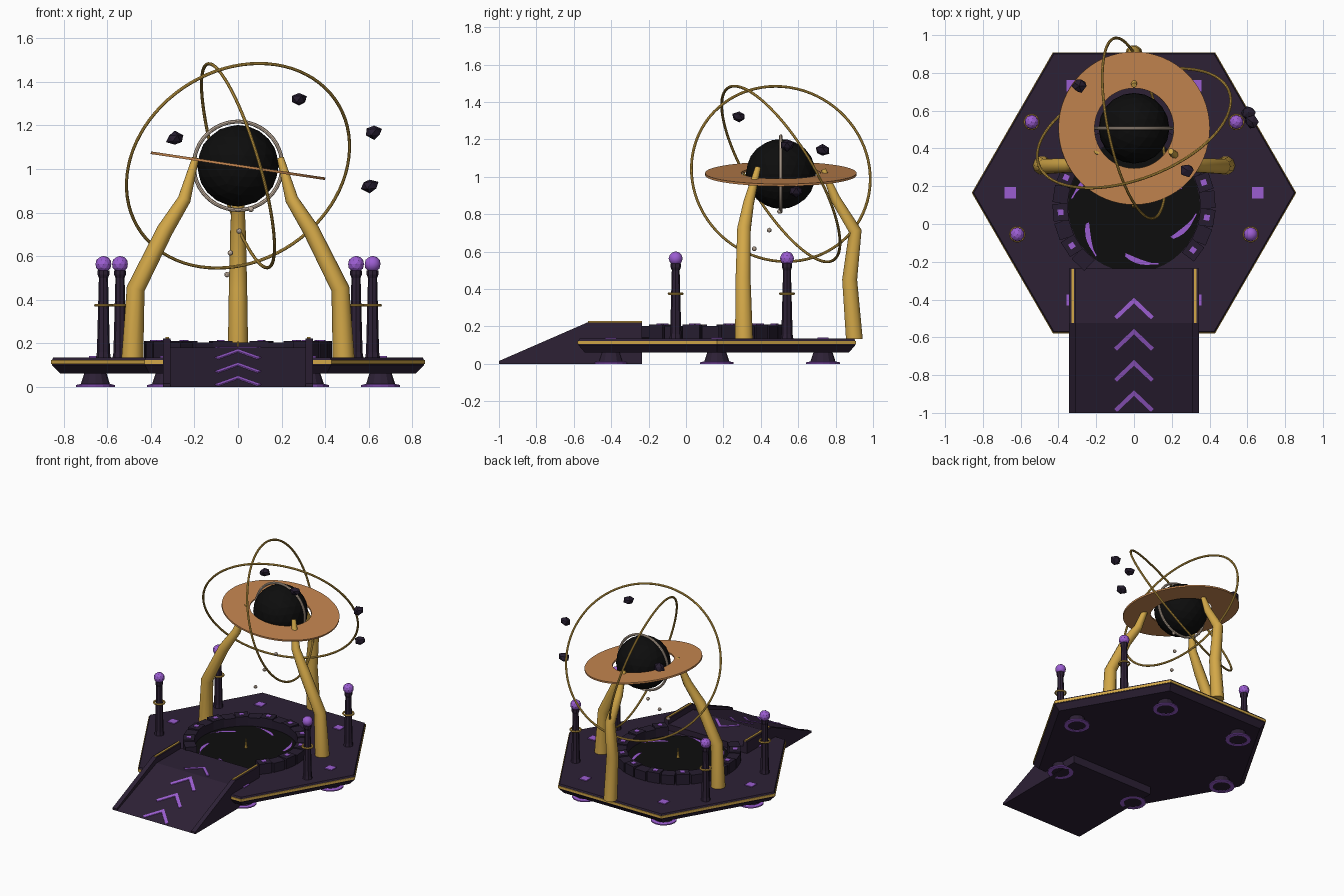
import bpy, bmesh, math, random
from mathutils import Vector, Matrix

if "Cube" in bpy.data.objects:
    bpy.data.objects.remove(bpy.data.objects["Cube"])

random.seed(4)


def mat(name, r, g, b):
    m = bpy.data.materials.new(name)
    m.diffuse_color = (r, g, b, 1)
    m.use_nodes = True
    m.node_tree.nodes["Principled BSDF"].inputs["Base Color"].default_value = m.diffuse_color
    return m


DARK = mat("dark_violet", .026, .015, .036)
STONE = mat("stone_violet", .019, .012, .028)
GOLD = mat("gold", .65, .39, .065)
PURPLE = mat("glow_purple", .33, .11, .64)
ORANGE = mat("disc_orange", .56, .24, .08)
BLACK = mat("void_black", .004, .004, .004)
PALE = mat("pale_metal", .60, .48, .38)


def add_mesh(name, verts, faces, m):
    me = bpy.data.meshes.new(name)
    me.from_pydata(verts, [], faces)
    bm = bmesh.new()
    bm.from_mesh(me)
    bmesh.ops.recalc_face_normals(bm, faces=bm.faces)
    bm.to_mesh(me)
    bm.free()
    me.materials.append(m)
    ob = bpy.data.objects.new(name, me)
    bpy.context.collection.objects.link(ob)
    return ob


def finish(name, m, smooth=False):
    ob = bpy.context.object
    ob.name = name
    ob.data.materials.append(m)
    if smooth:
        bpy.ops.object.shade_smooth_by_angle(angle=math.radians(40))
    return ob


def lathe(name, profile, n, m, center=(0, 0), phase=0.0, closed=False):
    """Turn (radius, z) points around a vertical axis, capped unless closed."""
    cx, cy = center
    k = len(profile)
    verts = [(cx + r * math.cos(phase + math.tau * i / n),
              cy + r * math.sin(phase + math.tau * i / n), z)
             for i in range(n) for r, z in profile]
    faces = [(i * k + j, (i + 1) % n * k + j, (i + 1) % n * k + (j + 1) % k, i * k + (j + 1) % k)
             for i in range(n) for j in range(k if closed else k - 1)]
    if not closed:
        faces += [[i * k for i in range(n)], [i * k + k - 1 for i in range(n)]]
    return add_mesh(name, verts, faces, m)


def box(name, x, y, z, sx, sy, sz, m, rot=0.0):
    bpy.ops.mesh.primitive_cube_add(size=1, location=(x, y, z), rotation=(0, 0, rot))
    bpy.context.object.scale = (sx, sy, sz)
    return finish(name, m)


def torus(name, loc, normal, R, r, m, seg=64, sides=8):
    q = Vector(normal).to_track_quat('Z', 'Y')
    bpy.ops.mesh.primitive_torus_add(location=loc, rotation=q.to_euler(), major_radius=R,
                                     minor_radius=r, major_segments=seg, minor_segments=sides)
    return finish(name, m, True)


def ball(name, loc, r, sub, m):
    bpy.ops.mesh.primitive_ico_sphere_add(subdivisions=sub, radius=r, location=loc)
    return finish(name, m)


def side_prism(name, outline, x0, x1, m):
    """Extrude a (y, z) outline along x."""
    n = len(outline)
    verts = [(x, y, z) for x in (x0, x1) for y, z in outline]
    faces = [list(range(n)), list(range(n, 2 * n))]
    faces += [(i, (i + 1) % n, n + (i + 1) % n, n + i) for i in range(n)]
    return add_mesh(name, verts, faces, m)


def tube(name, pts, radii, n, m):
    """Tapered limb through points, with horizontal-leaning rings."""
    pts = [Vector(p) for p in pts]
    verts, faces = [], []
    for i, (p, r) in enumerate(zip(pts, radii)):
        d = (pts[min(i + 1, len(pts) - 1)] - pts[max(i - 1, 0)]).normalized()
        if i == 0:
            d = Vector((0, 0, 1))
        q = Vector((0, 0, 1)).rotation_difference(d)
        verts += [p + q @ Vector((r * math.cos(math.tau * j / n), r * math.sin(math.tau * j / n), 0))
                  for j in range(n)]
    for i in range(len(pts) - 1):
        faces += [(i * n + j, i * n + (j + 1) % n, (i + 1) * n + (j + 1) % n, (i + 1) * n + j)
                  for j in range(n)]
    faces += [list(range(n)), list(range(len(verts) - n, len(verts)))]
    ob = add_mesh(name, verts, faces, m)
    bpy.context.view_layer.objects.active = ob
    ob.select_set(True)
    bpy.ops.object.shade_smooth_by_angle(angle=math.radians(50))
    ob.select_set(False)
    return ob


# Hexagonal platform with gold trim
HY = .165
lathe("platform", [(.815, .06), (.855, .1), (.855, .122), (.848, .135)], 6, DARK, (0, HY))
lathe("platform_trim", [(.84, .105), (.859, .105), (.859, .123), (.84, .123)], 6, GOLD, (0, HY), closed=True)

# Feet below and glowing tiles above, at each corner
for i in range(6):
    a = math.tau * i / 6
    x, y = .655 * math.cos(a), HY + .655 * math.sin(a)
    lathe("foot", [(.07, .003), (.05, .065)], 12, DARK, (x, y))
    lathe("foot_glow", [(.062, 0), (.09, 0), (.09, .008), (.062, .014)], 16, PURPLE, (x, y), closed=True)
    box("floor_tile", x, y, .137, .06, .06, .008, PURPLE)

# Entrance ramp with curbs
side_prism("ramp", [(-1, 0), (-.525, .18), (-.235, .18), (-.235, 0)], -.315, .315, DARK)
for s in (-1, 1):
    side_prism("ramp_curb", [(-1, 0), (-1, .015), (-.525, .222), (-.235, .222), (-.235, 0)],
               s * .31, s * .345, DARK)
    box("curb_strip", s * .325, -.38, .224, .014, .29, .008, GOLD)


# Chevrons lying on the ramp surface
def ramp_z(y):
    return .184 if y > -.525 else .184 - (-.525 - y) * .379


for tip in (-.39, -.555, -.72, -.88):
    for s in (-1, 1):
        pts = [(0, tip), (s * .105, tip - .1), (s * .09, tip - .115), (0, tip - .03)]
        verts = [(x, y, ramp_z(y) + dz) for dz in (-.003, .002) for x, y in pts]
        add_mesh("chevron", verts, [(0, 1, 2, 3), (4, 5, 6, 7)] +
                 [(j, (j + 1) % 4, 4 + (j + 1) % 4, 4 + j) for j in range(4)], PURPLE)

# Portal pool, swirl streaks and surrounding stones
PC = (0, .095)
lathe("portal_pool", [(.35, .13), (.35, .141)], 40, BLACK, PC)
for i in range(6):
    a0 = math.radians(20 + 60 * i)
    verts = []
    for j in range(7):
        t = j / 6
        a, r = a0 + math.radians(33) * t, .262 + .07 * t
        w = .004 + .011 * math.sin(math.pi * min(1, t + .15))
        verts += [(PC[0] + (r + d) * math.cos(a), PC[1] + (r + d) * math.sin(a), .146) for d in (-w, w)]
    add_mesh("swirl_streak", verts, [(2 * j, 2 * j + 1, 2 * j + 3, 2 * j + 2) for j in range(6)], PURPLE)
N = 26
for i in range(N):
    a = math.radians(-9) + math.tau * i / N
    x, y = PC[0] + .39 * math.cos(a), PC[1] + .39 * math.sin(a)
    if y < -.2:
        continue
    h = .078 if i % 2 == 0 else .07
    box("rim_stone", x, y, .133 + h / 2, .08, .092, h, STONE, a)
    if i % 2 == 0:
        box("rim_rune", x, y, .212, .03, .03, .006, PURPLE, a)
lathe("pool_spike", [(.012, .14), (.002, .21)], 6, GOLD, PC)

# Corner pylons with gold collars and orbs
for x, y in ((.542, .54), (.618, -.055)):
    for s in (-1, 1):
        c = (s * x, y)
        lathe("pylon", [(.034, .133), (.03, .16), (.021, .5), (.027, .515), (.027, .535)], 8, DARK, c)
        torus("pylon_collar", (*c, .375), (0, 0, 1), .036, .007, GOLD, 20, 6)
        ball("pylon_orb", (*c, .563), .038, 1 + 1, PURPLE)

# Three curved support legs
for s in (-1, 1):
    tube("side_leg", [(s * .485, .31, .133), (s * .47, .305, .45), (s * .335, .31, .72),
                      (s * .247, .335, .86), (s * .195, .385, 1.05)],
         [.05, .042, .038, .03, .016], 10, GOLD)
tube("back_leg", [(0, .9, .133), (0, .875, .45), (0, .905, .71), (0, .8, .88), (0, .735, 1.04)],
     [.047, .042, .036, .028, .014], 10, GOLD)

# Dark sphere with its upright band and tilted disc
C = Vector((0, .507, 1.015))
ball("dark_sphere", C, .187, 3, BLACK)
torus("sphere_band", C, (0, 1, 0), .203, .009, PALE, 48)
disc = lathe("orbit_disc", [(.212, -.006), (.405, -.006), (.405, .006), (.212, .006)], 64, ORANGE, closed=True)
disc.matrix_world = Matrix.Translation(C) @ Matrix.Rotation(math.radians(8.5), 4, 'Y')

# Thin gold orbits
torus("wide_orbit", C, (-.316, .81, .493), .54, .0075, GOLD, 80)
torus("steep_orbit", C, (.94, .2, .28), .488, .0075, GOLD, 80)

# Floating rocks
for p in ((.28, .285, 1.32), (-.29, .73, 1.14), (.625, .54, 1.17), (.605, .59, .925)):
    rock = ball("floating_rock", p, .043, 1, STONE)
    for v in rock.data.vertices:
        v.co *= random.uniform(.75, 1.1)
    rock.scale = (1, .95, .8)

# Trail of falling beads
for p in ((.06, .5, .815), (.005, .445, .715), (-.035, .365, .615), (-.05, .28, .515)):
    ball("falling_bead", p, .013, 2, PALE)
